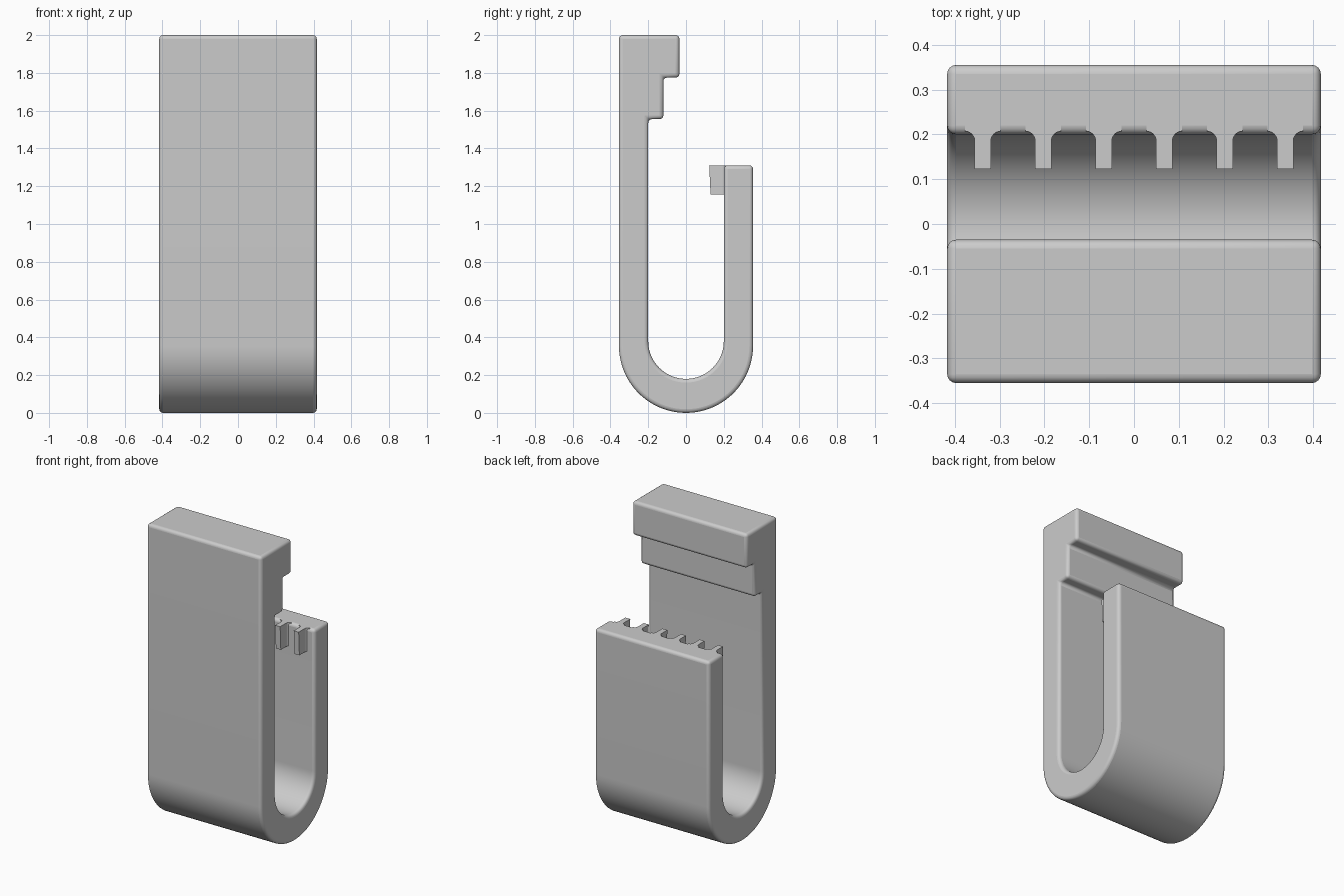
import bpy, bmesh, math

cube = bpy.data.objects.get("Cube")
if cube:
    bpy.data.objects.remove(cube, do_unlink=True)

grey = bpy.data.materials.new("plain_grey")
grey.use_nodes = True
COLOUR = (0.6, 0.6, 0.6, 1)
grey.diffuse_color = COLOUR
grey.node_tree.nodes["Principled BSDF"].inputs["Base Color"].default_value = COLOUR

HALF_W = 0.417
OUTER, INNER = 0.355, 0.2
LEG_TOP = 1.31


def arc(radius, z, start, end, steps=40):
    """Points of an arc in the y-z plane, angles in degrees."""
    pts = []
    for i in range(steps + 1):
        a = math.radians(start + (end - start) * i / steps)
        pts.append((radius * math.cos(a), z + radius * math.sin(a)))
    return pts


def loft(name, first, second):
    """Closed solid between two matching outlines."""
    bm = bmesh.new()
    a = [bm.verts.new(p) for p in first]
    b = [bm.verts.new(p) for p in second]
    bm.faces.new(a)
    bm.faces.new(b[::-1])
    for i in range(len(a)):
        j = (i + 1) % len(a)
        bm.faces.new((a[i], b[i], b[j], a[j]))
    bmesh.ops.recalc_face_normals(bm, faces=bm.faces)
    mesh = bpy.data.meshes.new(name)
    bm.to_mesh(mesh)
    bm.free()
    mesh.materials.append(grey)
    obj = bpy.data.objects.new(name, mesh)
    bpy.context.collection.objects.link(obj)
    return obj


def smooth(obj):
    bpy.ops.object.select_all(action="DESELECT")
    obj.select_set(True)
    bpy.context.view_layer.objects.active = obj
    bpy.ops.object.shade_smooth_by_angle(angle=math.radians(32))


# U-shaped body with a stepped upper lip, rounded on every edge
profile = arc(OUTER, OUTER, 180, 360)
profile += [(OUTER, LEG_TOP), (INNER, LEG_TOP)]
profile += arc(INNER, 0.38, 360, 180)
profile += [(-INNER, 1.555), (-0.12, 1.555), (-0.12, 1.775),
            (-0.035, 1.775), (-0.035, 2), (-OUTER, 2)]
body = loft("hook_body", [(-HALF_W, y, z) for y, z in profile],
            [(HALF_W, y, z) for y, z in profile])
bevel = body.modifiers.new("rounded_edges", "BEVEL")
bevel.width = 0.02
bevel.segments = 4
bevel.limit_method = "ANGLE"
bevel.angle_limit = math.radians(30)
smooth(body)

# Row of gripping teeth with flared roots on the short leg
FLARE, ROOT = 0.022, 0.207
side = [(0.018, 0)]
for i in range(7):
    a = math.radians(15 * i)
    side.append((0.018 + FLARE * (1 - math.cos(a)), ROOT - FLARE + FLARE * math.sin(a)))
side.append((0.018 + FLARE, 0.22))


def tooth_outline(x, tip, z):
    right = [(dx, y or tip) for dx, y in side]
    outline = right + [(-dx, y) for dx, y in reversed(right)]
    return [(x + dx, y, z) for dx, y in outline]


for i in range(6):
    x = (i - 2.5) * 0.135
    tooth = loft(f"grip_tooth_{i + 1}", tooth_outline(x, 0.13, 1.155),
                 tooth_outline(x, 0.123, LEG_TOP))
    smooth(tooth)
